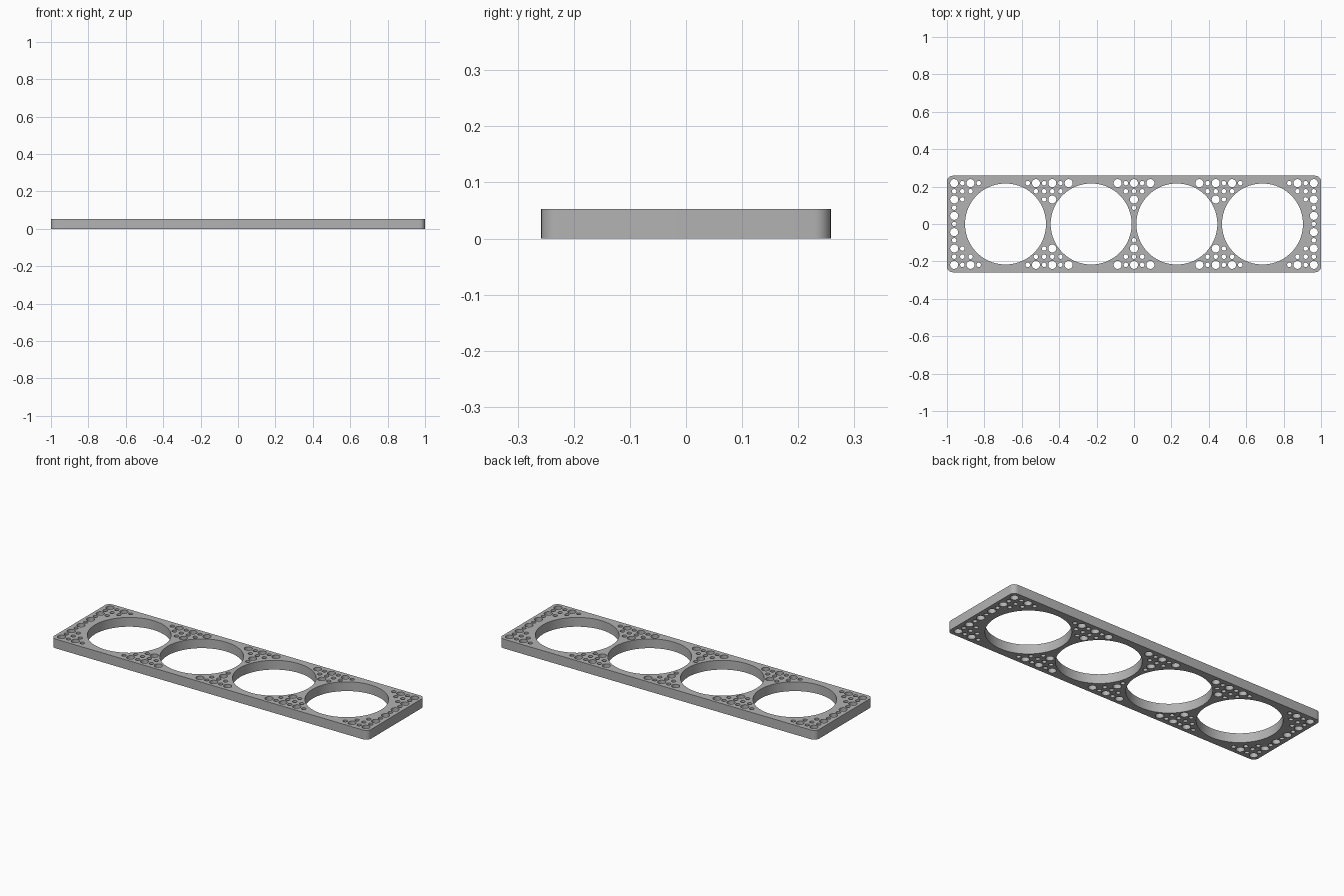
import bpy
import bmesh
from math import cos, sin, pi, radians

if "Cube" in bpy.data.objects:
    bpy.data.objects.remove(bpy.data.objects["Cube"], do_unlink=True)

HALF_X, HALF_Y, HEIGHT, CORNER = 1.0, 0.258, 0.053, 0.03
PITCH = 0.0437
BIG, SMALL = 0.0215, 0.012


def arc(cx, cy, r, start, sweep, steps):
    return [(cx + r * cos(start + sweep * k / steps),
             cy + r * sin(start + sweep * k / steps)) for k in range(steps + 1)]


def add_loop(curve, points):
    spline = curve.splines.new('POLY')
    spline.points.add(len(points) - 1)
    for p, (x, y) in zip(spline.points, points):
        p.co = (x, y, 0, 1)
    spline.use_cyclic_u = True


def add_hole(curve, x, y, r, steps):
    add_loop(curve, arc(x, y, r, 0, 2 * pi, steps)[:-1])


# Outline with rounded corners
profile = bpy.data.curves.new("vent_plate", 'CURVE')
profile.dimensions = '2D'
profile.fill_mode = 'BOTH'
profile.extrude = HEIGHT / 2
outline = []
for n, (sx, sy) in enumerate([(1, 1), (-1, 1), (-1, -1), (1, -1)]):
    outline += arc(sx * (HALF_X - CORNER), sy * (HALF_Y - CORNER),
                   CORNER, n * pi / 2, pi / 2, 8)
add_loop(profile, outline)

# Four large round openings
for k in (-1.5, -0.5, 0.5, 1.5):
    add_hole(profile, k * 0.458, 0, 0.2165, 96)

# Small holes on a grid: columns used in each row, mirrored both ways
rows = {5: [0, 1, 2, *range(8, 14), *range(19, 23)],
        4: [0, 1, *range(9, 13), 20, 21, 22],
        3: [0, 10, 11, 21, 22],
        2: [0, 22], 1: [22], 0: [22]}
for j, columns in rows.items():
    for i in columns:
        radius = BIG if i % 2 == 0 and j % 2 == 1 else SMALL
        for x in {i, -i}:
            for y in {j, -j}:
                add_hole(profile, x * PITCH, y * PITCH, radius, 24)

# Turn the profile into a solid plate
plate = bpy.data.objects.new("vent_plate", profile)
bpy.context.collection.objects.link(plate)
bpy.ops.object.select_all(action='DESELECT')
plate.select_set(True)
bpy.context.view_layer.objects.active = plate
bpy.ops.object.convert(target='MESH')
plate = bpy.context.object
bm = bmesh.new()
bm.from_mesh(plate.data)
bmesh.ops.remove_doubles(bm, verts=bm.verts, dist=0.00005)
bmesh.ops.translate(bm, verts=bm.verts, vec=(0, 0, HEIGHT / 2))
bmesh.ops.recalc_face_normals(bm, faces=bm.faces)
bm.to_mesh(plate.data)
bm.free()
bpy.ops.object.shade_smooth_by_angle(angle=radians(30))

# Grey finish
grey = bpy.data.materials.new("grey")
grey.use_nodes = True
color = (0.45, 0.45, 0.45, 1)
grey.diffuse_color = color
grey.node_tree.nodes["Principled BSDF"].inputs["Base Color"].default_value = color
plate.data.materials.clear()
plate.data.materials.append(grey)
